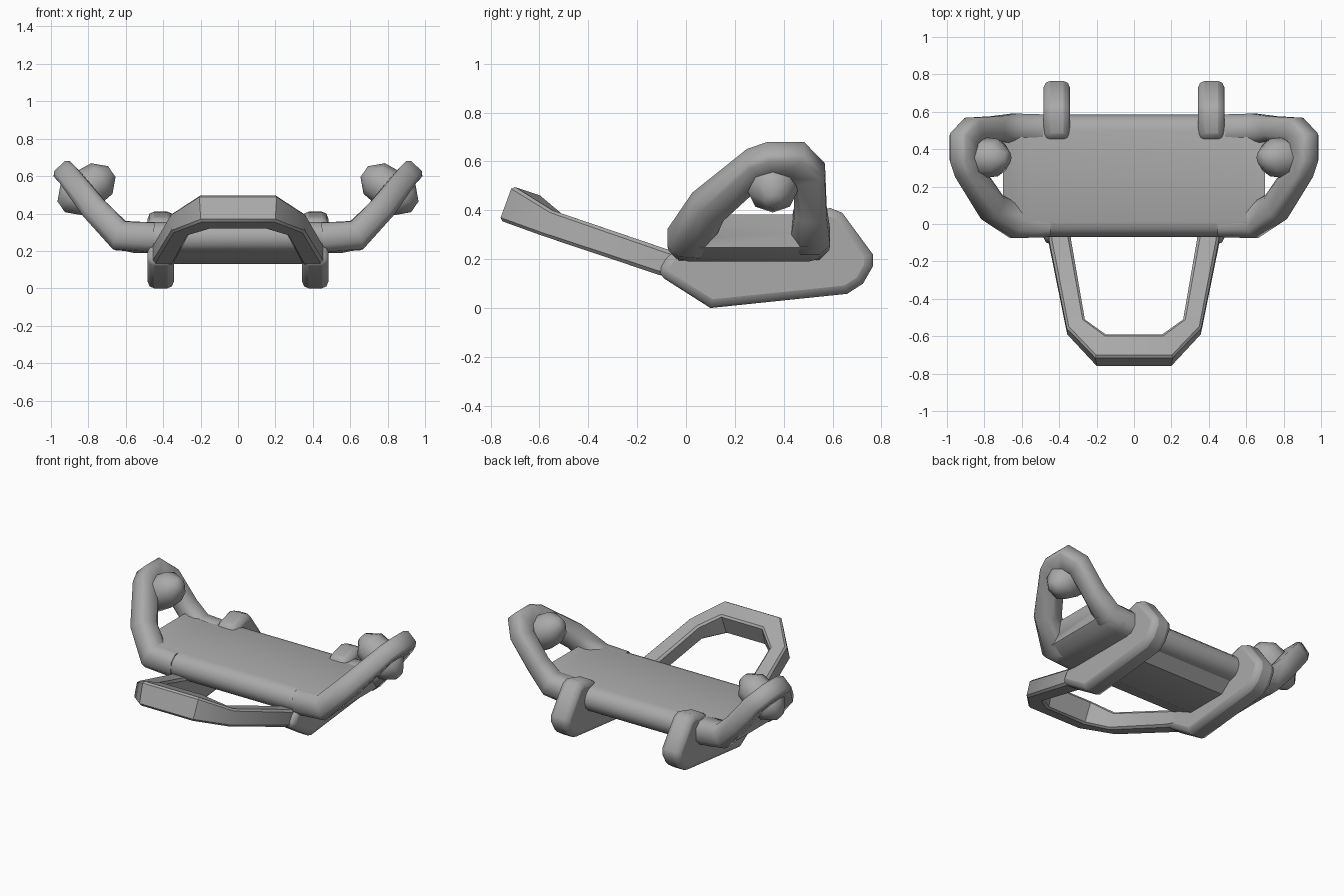
import bpy, bmesh, math
from mathutils import Vector

old = bpy.data.objects.get("Cube")
if old:
    bpy.data.objects.remove(old, do_unlink=True)

grey = bpy.data.materials.new("mid_grey")
grey.use_nodes = True
grey.diffuse_color = (0.4, 0.4, 0.4, 1)
grey.node_tree.nodes["Principled BSDF"].inputs["Base Color"].default_value = (0.4, 0.4, 0.4, 1)


def finish(bm, name, angle=45, bevel=0):
    bmesh.ops.recalc_face_normals(bm, faces=bm.faces)
    mesh = bpy.data.meshes.new(name)
    bm.to_mesh(mesh)
    bm.free()
    ob = bpy.data.objects.new(name, mesh)
    bpy.context.collection.objects.link(ob)
    mesh.materials.append(grey)
    if bevel:
        mod = ob.modifiers.new("soft_edges", 'BEVEL')
        mod.width = bevel
        mod.segments = 2
        mod.limit_method = 'ANGLE'
        mod.angle_limit = math.radians(50)
    bpy.ops.object.select_all(action='DESELECT')
    bpy.context.view_layer.objects.active = ob
    ob.select_set(True)
    bpy.ops.object.shade_smooth_by_angle(angle=math.radians(angle))
    return ob


def loft(rings, name, angle=45):
    bm = bmesh.new()
    loops = [[bm.verts.new(p) for p in ring] for ring in rings]
    n = len(loops[0])
    for a, b in zip(loops, loops[1:]):
        for i in range(n):
            j = (i + 1) % n
            bm.faces.new((a[i], a[j], b[j], b[i]))
    bm.faces.new(loops[0])
    bm.faces.new(loops[-1])
    return finish(bm, name, angle)


def section(a, b, cut):
    """Rectangle of half sizes a, b with cut corners."""
    ca, cb = a - cut, b - cut
    return [(a, -cb), (a, cb), (ca, b), (-ca, b), (-a, cb), (-a, -cb), (-ca, -b), (ca, -b)]


def sweep(path, name, angle=45):
    """Path items: position, half width, half height, up direction, corner cut."""
    pts = [Vector(p[0]) for p in path]
    rings = []
    for i, (_, a, b, up, cut) in enumerate(path):
        before = (pts[i] - pts[max(i - 1, 0)]).normalized()
        after = (pts[min(i + 1, len(pts) - 1)] - pts[i]).normalized()
        tangent = (before + after).normalized()
        side = tangent.cross(Vector(up)).normalized()
        top = side.cross(tangent)
        miter = 1 / max(0.75, tangent.dot(after if after.length else before))
        rings.append([pts[i] + side * u * miter + top * v for u, v in section(a, b, cut)])
    return loft(rings, name, angle)


# Deck: rounded slab with upturned ends
def deck_ring(x, z, y0, y1, half):
    mid, wide = (y0 + y1) / 2, (y1 - y0) / 2
    quarter = [(wide - half + half * math.cos(t), half * math.sin(t))
               for t in (math.radians(d) for d in range(-90, 91, 30))]
    outline = quarter + [(-u, -v) for u, v in quarter]
    return [(x, mid + u, z + v) for u, v in outline]


half_deck = [(0.70, 0.315, 0.0, 0.56, 0.068), (0.64, 0.285, -0.05, 0.58, 0.078),
             (0.56, 0.272, -0.07, 0.585, 0.082)]
stations = [(-x, *rest) for x, *rest in half_deck] + half_deck[::-1]
loft([deck_ring(*s) for s in stations], "deck", 50)

# Shallow keel beam under the deck
keel = [(-0.03, 0.21), (0.13, 0.13), (0.42, 0.13), (0.52, 0.21)]
loft([[(x, y, z) for y, z in keel] for x in (-0.38, 0.38)], "keel_beam", 30)

# Tilted wing loops, wing pods, skids
FLAT, TILT, LEAN = (0, 0, 1), (-0.73, 0, 0.68), (-0.4, 0, 0.9)
wing = [((0.45, 0.01, 0.272), 0.08, 0.08, FLAT, 0.04),
        ((0.63, 0.01, 0.28), 0.08, 0.08, LEAN, 0.04),
        ((0.76, 0.09, 0.415), 0.075, 0.07, TILT, 0.03),
        ((0.89, 0.29, 0.585), 0.066, 0.06, TILT, 0.02),
        ((0.91, 0.35, 0.605), 0.066, 0.06, TILT, 0.02),
        ((0.91, 0.45, 0.605), 0.066, 0.06, TILT, 0.02),
        ((0.86, 0.505, 0.55), 0.064, 0.06, TILT, 0.02),
        ((0.74, 0.51, 0.395), 0.066, 0.066, TILT, 0.03),
        ((0.64, 0.507, 0.29), 0.078, 0.078, LEAN, 0.04),
        ((0.45, 0.505, 0.272), 0.08, 0.08, FLAT, 0.04)]

pod = [(-0.165, 0.035), (-0.1, 0.1), (0, 0.11), (0.1, 0.1), (0.165, 0.035)]

skid = [(-0.12, 0.14), (0.1, 0.0), (0.66, 0.058), (0.725, 0.10), (0.765, 0.17), (0.765, 0.22),
        (0.64, 0.39), (0.59, 0.41), (0.45, 0.37), (0.43, 0.23), (-0.07, 0.23)]

for sign, label in ((1, "left"), (-1, "right")):
    def flip(p):
        return Vector((p[0] * sign, p[1], p[2]))

    sweep([(flip(p), a, b, flip(up), cut) for p, a, b, up, cut in wing], label + "_wing_loop", 50)

    axis = Vector((-0.82, 0, 0.57))
    across = Vector((0.57, 0, 0.82))
    centre = Vector((0.81, 0.355, 0.53))
    rings = []
    for t, r in pod:
        rings.append([flip(centre + axis * t + across * r * math.cos(k * math.pi / 4)
                           + Vector((0, 1, 0)) * r * math.sin(k * math.pi / 4)) for k in range(8)])
    loft(rings, label + "_wing_pod", 60)

    bm = bmesh.new()
    sides = [[bm.verts.new((x * sign, y, z)) for y, z in skid] for x in (0.343, 0.483)]
    bm.faces.new(sides[0])
    bm.faces.new(sides[1])
    for i in range(len(skid)):
        j = (i + 1) % len(skid)
        bm.faces.new((sides[0][i], sides[0][j], sides[1][j], sides[1][i]))
    finish(bm, label + "_skid", 40, bevel=0.035)

# Front bumper bar with its two arms
UP = (0, 0.32, 0.95)
arm = [((0.41, 0.06, 0.145), 0.06, 0.055, UP, 0.02),
       ((0.395, -0.1, 0.19), 0.058, 0.055, UP, 0.015),
       ((0.31, -0.55, 0.342), 0.052, 0.056, UP, 0.012),
       ((0.175, -0.675, 0.408), 0.066, 0.075, UP, 0.012)]
mirrored = [((-p[0], p[1], p[2]), *rest) for p, *rest in arm[::-1]]
sweep(arm + mirrored, "front_bumper", 40)
